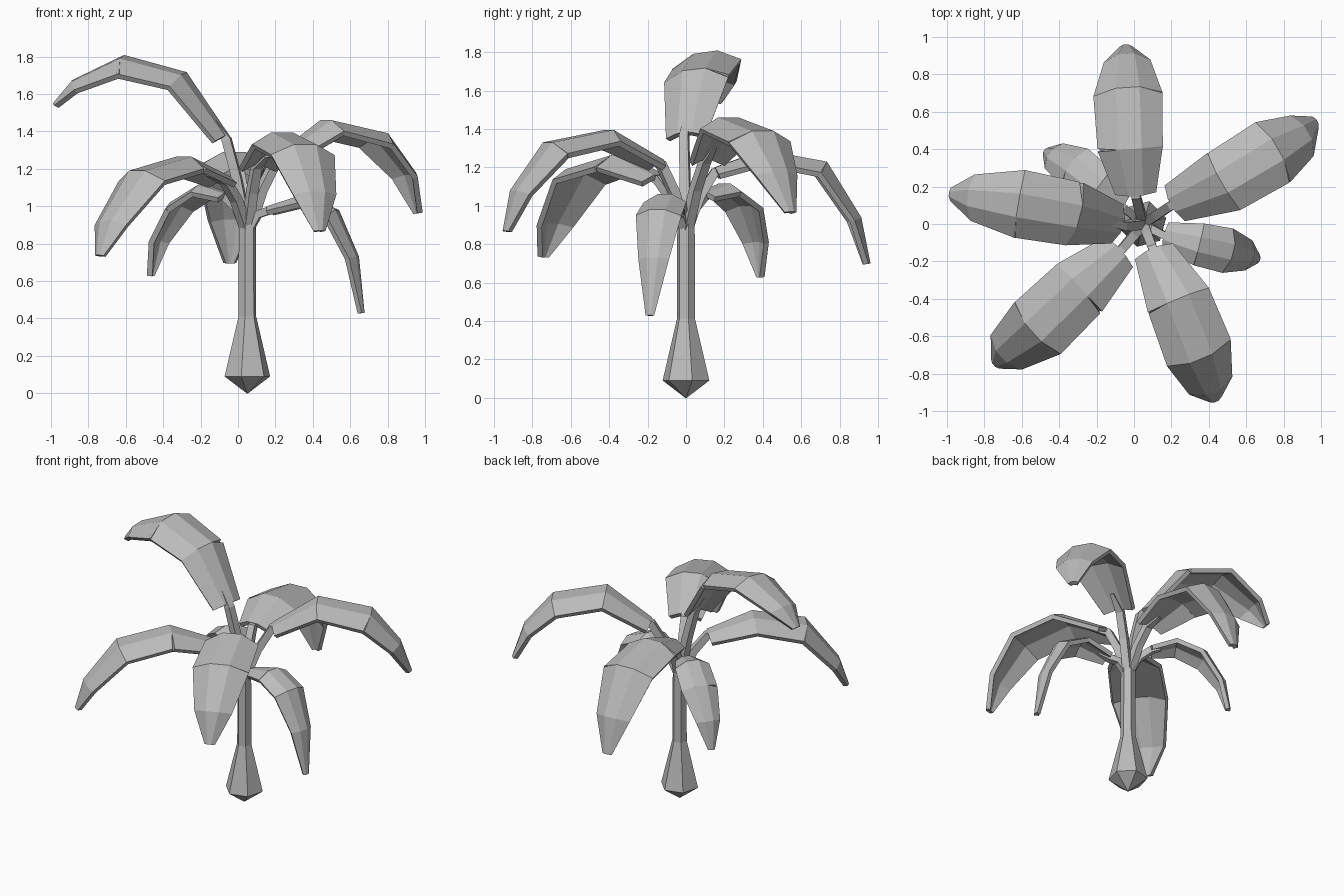
import bpy, bmesh, math
from mathutils import Vector, Matrix

cube = bpy.data.objects.get("Cube")
if cube:
    bpy.data.objects.remove(cube)

grey = bpy.data.materials.new("plain_grey")
grey.use_nodes = True
colour = (0.5, 0.5, 0.5, 1)
grey.diffuse_color = colour
grey.node_tree.nodes["Principled BSDF"].inputs["Base Color"].default_value = colour

CENTRE = Vector((0.05, 0, 0))
UP = Vector((0, 0, 1))


def finish(name, bm):
    mesh = bpy.data.meshes.new(name)
    bm.to_mesh(mesh)
    bm.free()
    mesh.materials.append(grey)
    obj = bpy.data.objects.new(name, mesh)
    bpy.context.collection.objects.link(obj)
    return obj


def loft(name, rings):
    """Closed tube through rings of equal point count."""
    bm = bmesh.new()
    loops = [[bm.verts.new(p) for p in ring] for ring in rings]
    n = len(loops[0])
    for a, b in zip(loops, loops[1:]):
        for i in range(n):
            j = (i + 1) % n
            bm.faces.new((a[i], a[j], b[j], b[i]))
    bm.faces.new(loops[0][::-1])
    bm.faces.new(loops[-1])
    bmesh.ops.remove_doubles(bm, verts=bm.verts, dist=0.002)
    bmesh.ops.recalc_face_normals(bm, faces=bm.faces)
    return finish(name, bm)


def circle(radius, z, sides=6):
    turn = [math.tau * i / sides + 0.26 for i in range(sides)]
    return [CENTRE + Vector((radius * math.cos(t), radius * math.sin(t), z)) for t in turn]


# Trunk: pointed foot, flared base, thin shaft
loft("trunk", [circle(r, z) for r, z in
               [(0.004, 0), (0.126, 0.09), (0.049, 0.41), (0.047, 0.9), (0.03, 0.95)]])

WIDTHS = [0.11, 0.175, 0.185, 0.125, 0.035]
STRIPS = [-1, -0.35, 0.35, 1]      # left to right across the blade


def leaf(name, spine, size=1.0, tear=1, roll=0):
    """Stalk plus an arched blade in three sections, torn on alternate sides."""
    pts = [Vector(p) for p in spine]
    span = pts[-1] - pts[0]
    right = Vector((span.y, -span.x, 0)).normalized()

    def row(i, tangent, notch=0, shift=0.0, own=None):
        out = []
        for s in STRIPS:
            torn = s == notch
            t = own if torn else tangent
            side = Matrix.Rotation(math.radians(roll), 3, t) @ right
            normal = side.cross(t).normalized()
            w = WIDTHS[i] * size
            drop = 0.34 * w * max(0, abs(s) - 0.35) / 0.65
            p = pts[i] + side * (s * w) - normal * drop
            out.append(p + t * shift if torn else p)
        return out

    dirs = [(b - a).normalized() for a, b in zip(pts, pts[1:])]
    mean = [dirs[0]] + [(a + b).normalized() for a, b in zip(dirs, dirs[1:])] + [dirs[-1]]
    gap = 0.025 * size
    sections = [
        [row(0, mean[0]), row(1, mean[1], tear, -gap, dirs[0])],
        [row(1, mean[1], tear, gap, dirs[1]), row(2, mean[2], -tear, -gap, dirs[1])],
        [row(2, mean[2], -tear, gap, dirs[2]), row(3, mean[3]), row(4, mean[4])],
    ]
    bm = bmesh.new()
    for rows in sections:
        grid = [[bm.verts.new(p) for p in r] for r in rows]
        for a, b in zip(grid, grid[1:]):
            for k in range(len(STRIPS) - 1):
                bm.faces.new((a[k], a[k + 1], b[k + 1], b[k]))
    bmesh.ops.remove_doubles(bm, verts=bm.verts, dist=0.001)
    blade = finish(name + "_blade", bm)
    solid = blade.modifiers.new("thickness", 'SOLIDIFY')
    solid.thickness = 0.03
    solid.offset = -1

    # Square stalk from the trunk top to just under the blade
    base = CENTRE + UP * 0.86
    middle = base.lerp(pts[0], 0.5) + UP * 0.025
    path = [base, middle, pts[0] - UP * 0.025, pts[0].lerp(pts[1], 0.4) - UP * 0.03]
    rings = []
    for i, p in enumerate(path):
        t = (path[min(i + 1, 3)] - path[max(i - 1, 0)]).normalized()
        normal = right.cross(t).normalized()
        r = (0.026, 0.025, 0.024, 0.012)[i] * (0.6 + 0.4 * size)
        rings.append([p + right * (a * r) + normal * (b * r)
                      for a, b in ((-1, -1), (1, -1), (1, 1), (-1, 1))])
    loft(name + "_stalk", rings)


# Spine of each leaf: blade start, first bend, second bend, shoulder, tip
leaf("back_leaf", [(0.01, 0.15, 1.2), (-0.02, 0.4, 1.29), (-0.035, 0.73, 1.23),
                   (-0.04, 0.91, 0.94), (-0.045, 0.96, 0.7)], tear=-1)
leaf("tall_right_leaf", [(-0.06, -0.01, 1.38), (-0.29, 0.04, 1.71), (-0.62, 0.1, 1.8),
                         (-0.89, 0.14, 1.67), (-0.99, 0.16, 1.55)], tear=1, roll=-8)
leaf("back_left_leaf", [(0.2, 0.1, 1.26), (0.47, 0.22, 1.46), (0.77, 0.4, 1.39),
                        (0.93, 0.49, 1.18), (0.98, 0.55, 0.97)], tear=-1)
leaf("small_left_leaf", [(0.16, -0.06, 1.0), (0.35, -0.11, 1.06), (0.53, -0.15, 0.98),
                         (0.64, -0.175, 0.73), (0.675, -0.19, 0.43)], size=0.66, tear=1)
leaf("front_leaf", [(0.1, -0.13, 1.24), (0.235, -0.4, 1.395), (0.36, -0.72, 1.33),
                    (0.425, -0.9, 1.08), (0.44, -0.95, 0.87)], tear=1)
leaf("front_right_leaf", [(-0.07, -0.14, 1.16), (-0.29, -0.34, 1.265), (-0.54, -0.58, 1.19),
                          (-0.71, -0.71, 0.92), (-0.75, -0.755, 0.74)], tear=-1)
leaf("small_back_right_leaf", [(-0.06, 0.09, 1.07), (-0.19, 0.2, 1.115), (-0.34, 0.32, 1.02),
                               (-0.45, 0.38, 0.82), (-0.48, 0.395, 0.63)], size=0.66, tear=1)
